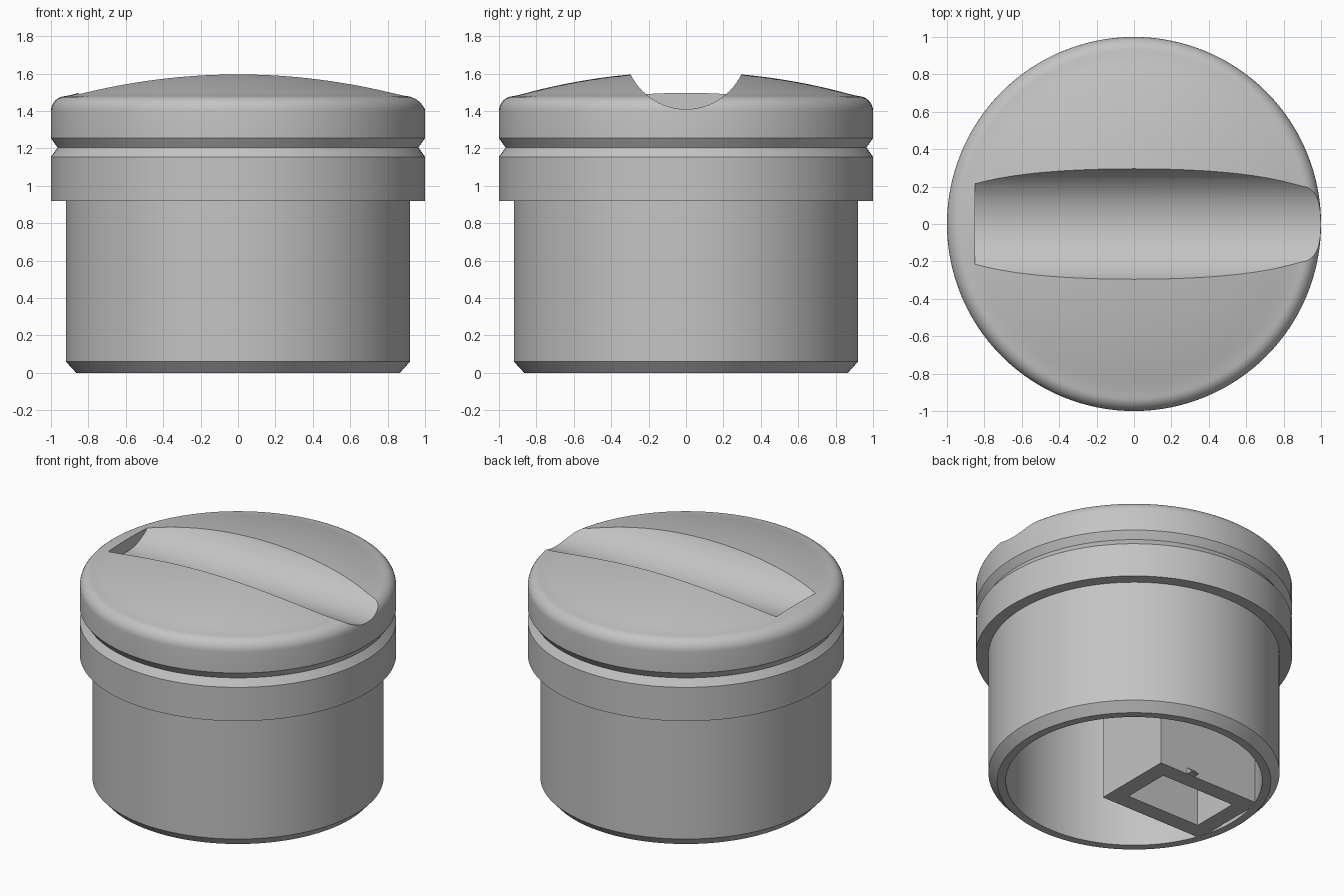
import bpy, bmesh, math
from mathutils import Vector

if "Cube" in bpy.data.objects:
    bpy.data.objects.remove(bpy.data.objects["Cube"], do_unlink=True)

grey = bpy.data.materials.new("plain_grey")
grey.use_nodes = True
COLOUR = (0.55, 0.55, 0.55, 1)
grey.diffuse_color = COLOUR
grey.node_tree.nodes["Principled BSDF"].inputs["Base Color"].default_value = COLOUR


def finish(name, bm):
    bmesh.ops.recalc_face_normals(bm, faces=bm.faces)
    mesh = bpy.data.meshes.new(name)
    bm.to_mesh(mesh)
    bm.free()
    mesh.materials.append(grey)
    obj = bpy.data.objects.new(name, mesh)
    bpy.context.collection.objects.link(obj)
    return obj


def activate(obj):
    bpy.ops.object.select_all(action='DESELECT')
    obj.select_set(True)
    bpy.context.view_layer.objects.active = obj


def loft(name, loops, looped=False):
    """Skin a row of equal vertex loops; cap the ends or join last to first."""
    bm = bmesh.new()
    rings = [[bm.verts.new(p) for p in loop] for loop in loops]
    pairs = list(zip(rings, rings[1:]))
    if looped:
        pairs.append((rings[-1], rings[0]))
    else:
        bm.faces.new(rings[0])
        bm.faces.new(rings[-1])
    for a, b in pairs:
        for i in range(len(a)):
            j = (i + 1) % len(a)
            bm.faces.new((a[i], a[j], b[j], b[i]))
    return finish(name, bm)


def circle(r, z, n=128):
    return [(r * math.cos(math.tau * i / n), r * math.sin(math.tau * i / n), z)
            for i in range(n)]


def rectangle(x0, x1, y, z):
    return [(x0, -y, z), (x1, -y, z), (x1, y, z), (x0, y, z)]


# Hollow plug body: cavity, chamfered foot, flange, notch, rounded rim, dome
profile = [(0.81, 1.2), (0.81, 0), (0.865, 0), (0.92, 0.06), (0.92, 0.92),
           (1, 0.92), (1, 1.155), (0.965, 1.205), (1, 1.255)]
for i in range(9):
    a = math.radians(90 * i / 8)
    profile.append((0.92 + 0.08 * math.cos(a), 1.4 + 0.08 * math.sin(a)))
dome_radius, apex = 3.29, 1.609
for i in range(1, 16):
    r = 0.92 * (1 - i / 16)
    profile.append((r, apex - dome_radius + math.sqrt(dome_radius ** 2 - r * r)))
body = loft("plug_body", [circle(r, z) for r, z in profile])

# Round-bottomed grip slot, open at one side
slot = loft("slot_cutter", [[(x, p[0], p[1] + 1.738) for p in circle(0.328, 0, 96)]
                            for x in (-0.85, 1.3)])
slot.hide_render = True
cut = body.modifiers.new("slot", 'BOOLEAN')
cut.operation = 'DIFFERENCE'
cut.solver = 'EXACT'
cut.object = slot
activate(body)
bpy.ops.object.modifier_apply(modifier=cut.name)
bpy.data.objects.remove(slot, do_unlink=True)
activate(body)
bpy.ops.object.shade_smooth_by_angle(angle=math.radians(28))

# Rectangular tube inside the cavity
low, high = 0.001, 1.21
loft("inner_tube", [rectangle(-0.783, 0.017, 0.285, low),
                    rectangle(-0.783, 0.017, 0.285, high),
                    rectangle(-0.668, -0.098, 0.17, high),
                    rectangle(-0.668, -0.098, 0.17, low)], looped=True)

# Small wedge-shaped catch on the tube wall
loft("tube_catch", [[(x, 0.28, 0.002), (x, 0.33, 0.002), (x, 0.28, 0.05)]
                    for x in (-0.26, -0.2)])
